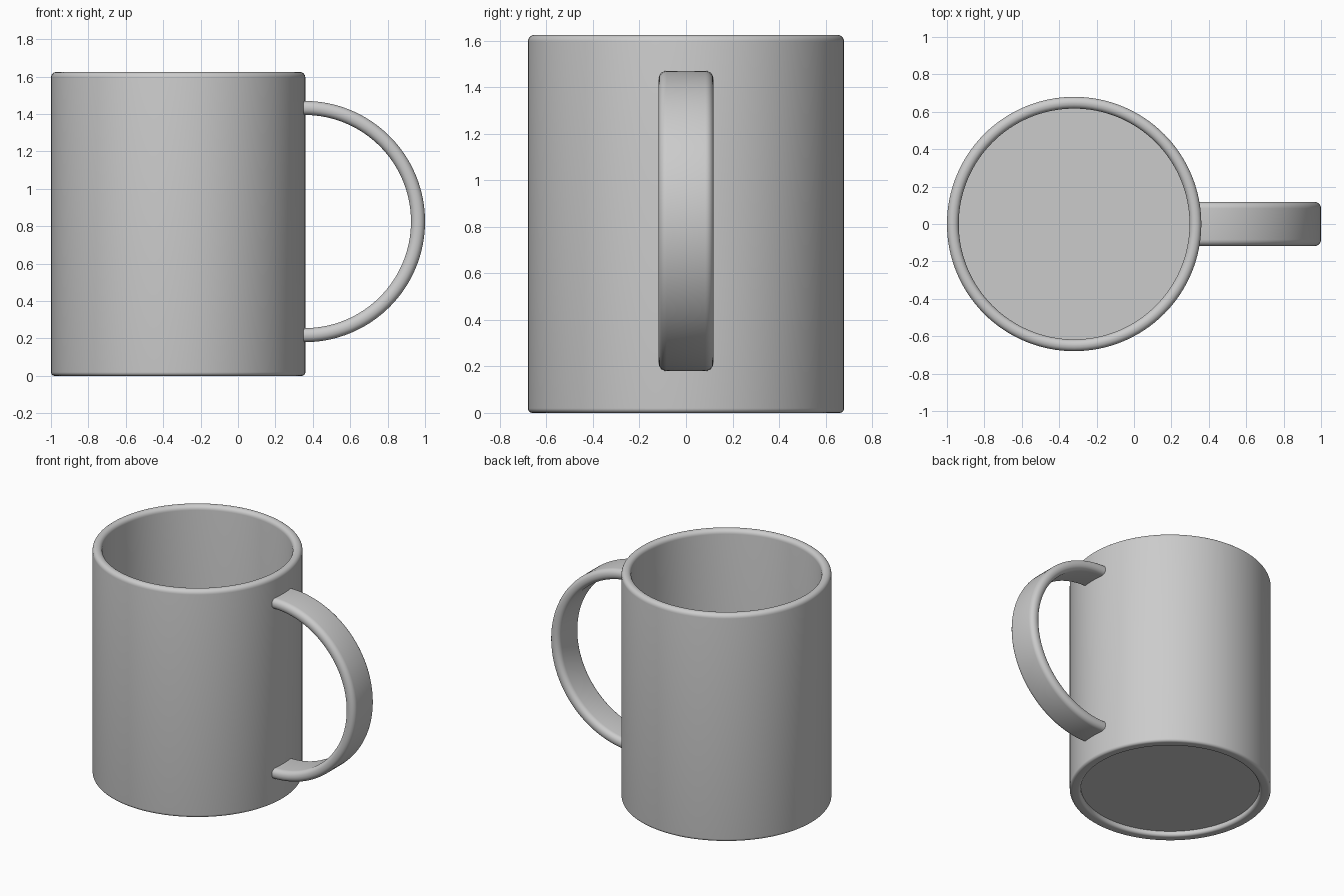
import bpy, bmesh
from math import sin, cos, pi, radians

if "Cube" in bpy.data.objects:
    bpy.data.objects.remove(bpy.data.objects["Cube"])

CX, R, H = -0.32, 0.68, 1.625      # body axis, radius, height


def arc(cx, cz, r, a0, a1, n=6):
    return [(cx + r * cos(radians(a0 + (a1 - a0) * i / n)),
             cz + r * sin(radians(a0 + (a1 - a0) * i / n))) for i in range(n + 1)]


def finish(name, bm):
    bmesh.ops.recalc_face_normals(bm, faces=bm.faces)
    me = bpy.data.meshes.new(name)
    bm.to_mesh(me)
    bm.free()
    ob = bpy.data.objects.new(name, me)
    bpy.context.collection.objects.link(ob)
    bpy.ops.object.select_all(action='DESELECT')
    ob.select_set(True)
    bpy.context.view_layer.objects.active = ob
    bpy.ops.object.shade_smooth_by_angle(angle=radians(35))
    return ob


def bridge(bm, a, b):
    n = len(a)
    for i in range(n):
        bm.faces.new((a[i], a[(i + 1) % n], b[(i + 1) % n], b[i]))


# Cup body: lathed wall with round rim, foot ring and recessed base
profile = [(0.605, 0.035)]
profile += arc(0.625, 0.02, 0.02, 180, 270)
profile += arc(R - 0.02, 0.02, 0.02, 270, 360)
profile += arc(R - 0.03, H - 0.03, 0.03, 0, 90)
profile += arc(0.617 + 0.03, H - 0.03, 0.03, 90, 180)
profile += [(0.617, 0.07)]
bm = bmesh.new()
N = 128
rings = [[bm.verts.new((CX + r * cos(2 * pi * k / N), r * sin(2 * pi * k / N), z))
          for k in range(N)] for r, z in profile]
for a, b in zip(rings, rings[1:]):
    bridge(bm, a, b)
bm.faces.new(rings[0])
bm.faces.new(rings[-1])
finish("mug_body", bm)

# Handle: rounded strap swept along a half circle, ends sunk into the wall
T, W, FIL = 0.0375, 0.118, 0.035    # half thickness, half width, corner radius
section = []
for sx, sy, a in ((1, 1, 0), (-1, 1, 90), (-1, -1, 180), (1, -1, 270)):
    section += arc(sx * (T - FIL), sy * (W - FIL), FIL, a, a + 90)
HX, HZ, HR = 0.355, 0.825, 0.6075   # arc centre and mid radius
bm = bmesh.new()
stations = [(0.33, -pi / 2)] + [(HX, -pi / 2 + pi * i / 64) for i in range(65)] + [(0.33, pi / 2)]
rings = [[bm.verts.new((x + (HR + u) * cos(t), v, HZ + (HR + u) * sin(t)))
          for u, v in section] for x, t in stations]
for a, b in zip(rings, rings[1:]):
    bridge(bm, a, b)
bm.faces.new(rings[0])
bm.faces.new(rings[-1])
finish("mug_handle", bm)
